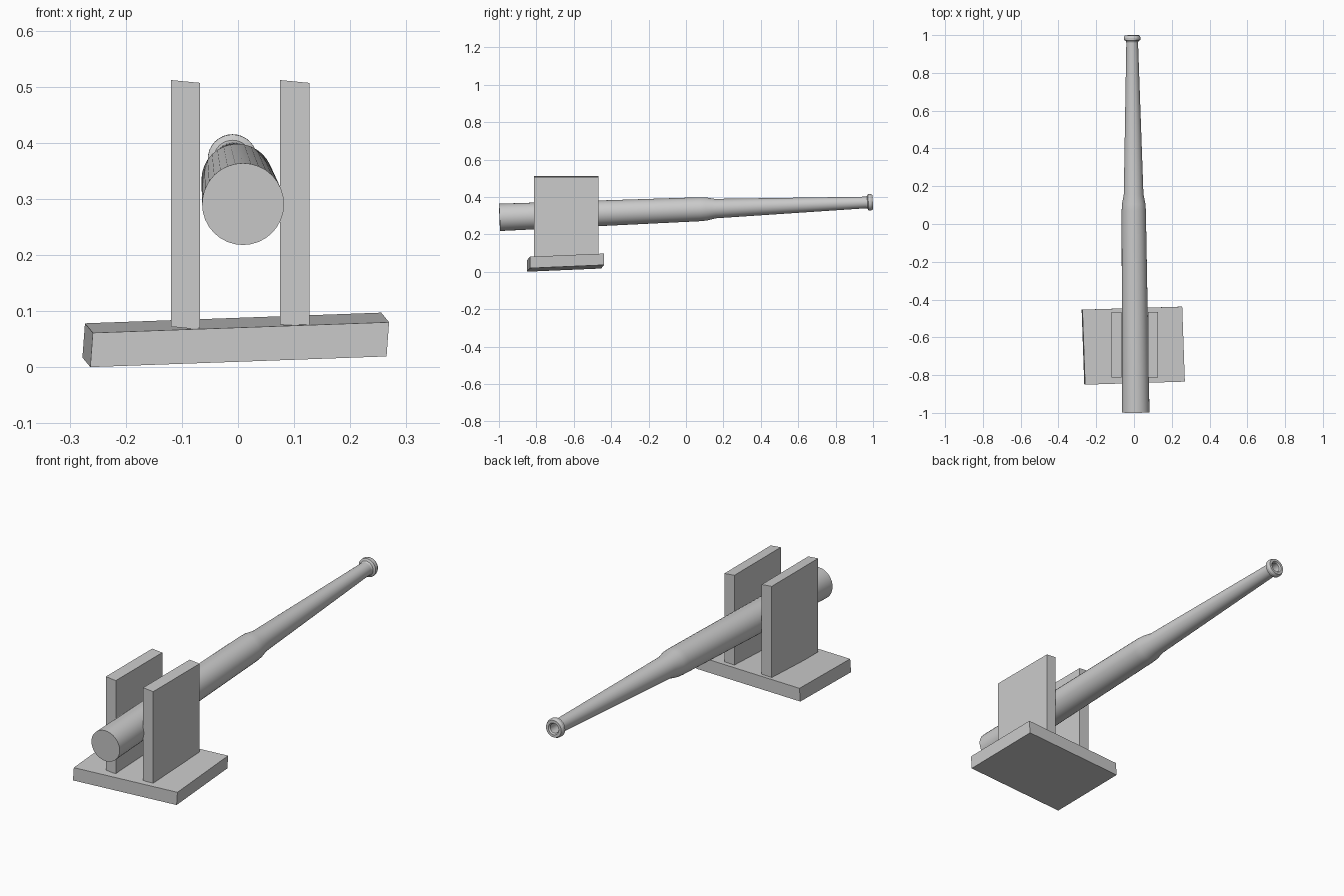
import bpy, bmesh
from math import radians
from mathutils import Matrix, Vector

if "Cube" in bpy.data.objects:
    bpy.data.objects.remove(bpy.data.objects["Cube"])


def add_object(name, bm):
    bmesh.ops.recalc_face_normals(bm, faces=bm.faces)
    mesh = bpy.data.meshes.new(name)
    bm.to_mesh(mesh)
    bm.free()
    obj = bpy.data.objects.new(name, mesh)
    bpy.context.collection.objects.link(obj)
    return obj


def slanted_box(name, center, ax, ay, az):
    """Box whose three edge vectors are ax, ay, az."""
    m = Matrix.Translation(center) @ Matrix((ax, ay, az)).transposed().to_4x4()
    bm = bmesh.new()
    bmesh.ops.create_cube(bm, size=1, matrix=m)
    return add_object(name, bm)


def lathe(name, profile, start, end, sides=32):
    """Revolve (radius, distance) points about the line from start to end."""
    bm = bmesh.new()
    verts = [bm.verts.new((r, 0, d)) for r, d in profile]
    edges = [bm.edges.new(p) for p in zip(verts, verts[1:])]
    bmesh.ops.spin(bm, geom=verts + edges, axis=(0, 0, 1), cent=(0, 0, 0),
                   angle=radians(360), steps=sides)
    bmesh.ops.remove_doubles(bm, verts=bm.verts, dist=1e-5)
    z = (end - start).normalized()
    x = Vector((0, 0, 1)).cross(z).normalized()
    rot = Matrix((x, z.cross(x), z)).transposed().to_4x4()
    bm.transform(Matrix.Translation(start) @ rot)
    return add_object(name, bm)


# Tilted base slab
slanted_box("base_plate", (-0.004, -0.644, 0.049),
            (0.528, 0.016, 0.019), (-0.014, 0.397, 0.017), (0.0045, 0, 0.061))

# Upright cheek plates either side of the barrel
for side, x, bottom in (("left", -0.0935, 0.070), ("right", 0.101, 0.074)):
    top = 0.5095
    slanted_box(side + "_cheek", (x, -0.639, (top + bottom) / 2),
                (0.052, 0, -0.005), (0, 0.345, 0), (0, 0, top - bottom))

# Stepped, tapering barrel with muzzle ring and bore
profile = [(0, 0), (0.073, 0), (0.064, 1.07), (0.062, 1.105), (0.052, 1.155),
           (0.031, 1.96), (0.034, 1.968), (0.044, 1.973), (0.044, 1.986),
           (0.039, 1.997), (0.027, 1.997), (0.022, 1.99), (0.021, 1.80), (0, 1.80)]
barrel = lathe("barrel", profile, Vector((0.009, -0.997, 0.291)),
               Vector((-0.010, 0.998, 0.372)))
bpy.context.view_layer.objects.active = barrel
barrel.select_set(True)
bpy.ops.object.shade_smooth_by_angle(angle=radians(20))
